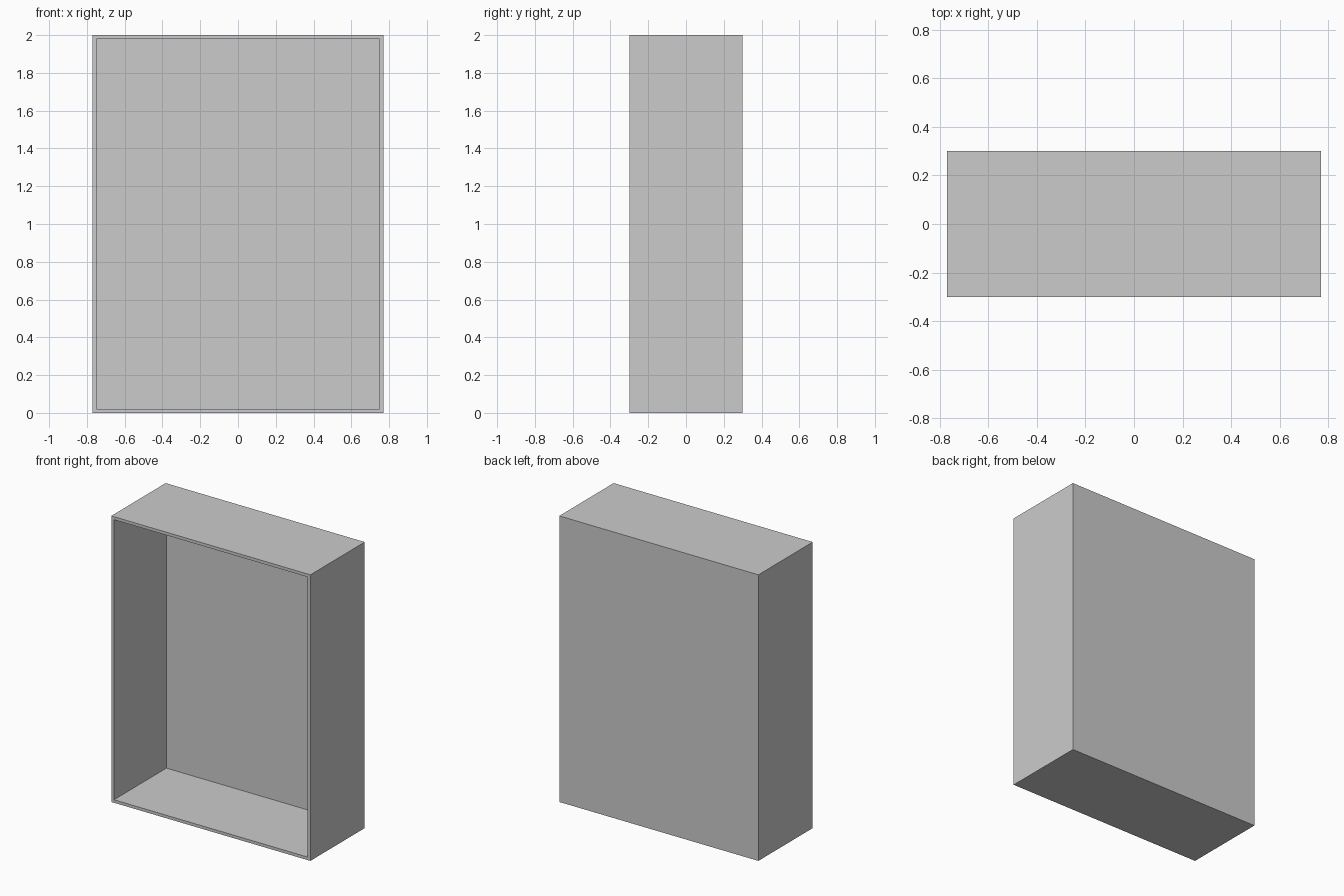
import bpy
import bmesh
from mathutils import Matrix

if "Cube" in bpy.data.objects:
    bpy.data.objects.remove(bpy.data.objects["Cube"])

WIDTH, DEPTH, HEIGHT = 1.54, 0.6, 2.0
WALL = 0.021   # panel thickness

# Open-fronted cabinet: a solid box
bm = bmesh.new()
size = Matrix.Diagonal((WIDTH, DEPTH, HEIGHT, 1))
bmesh.ops.create_cube(bm, size=1, matrix=Matrix.Translation((0, 0, HEIGHT / 2)) @ size)
bm.normal_update()

# Rim around the front opening
front = min(bm.faces, key=lambda f: f.calc_center_median().y)
bmesh.ops.inset_region(bm, faces=[front], thickness=WALL, use_even_offset=True)

# Hollow pushed in, leaving the back panel
result = bmesh.ops.extrude_discrete_faces(bm, faces=[front])
bmesh.ops.translate(bm, verts=result["faces"][0].verts, vec=(0, DEPTH - WALL, 0))
bmesh.ops.recalc_face_normals(bm, faces=bm.faces)

mesh = bpy.data.meshes.new("cabinet_shell")
bm.to_mesh(mesh)
bm.free()
bpy.context.collection.objects.link(bpy.data.objects.new("cabinet_shell", mesh))
